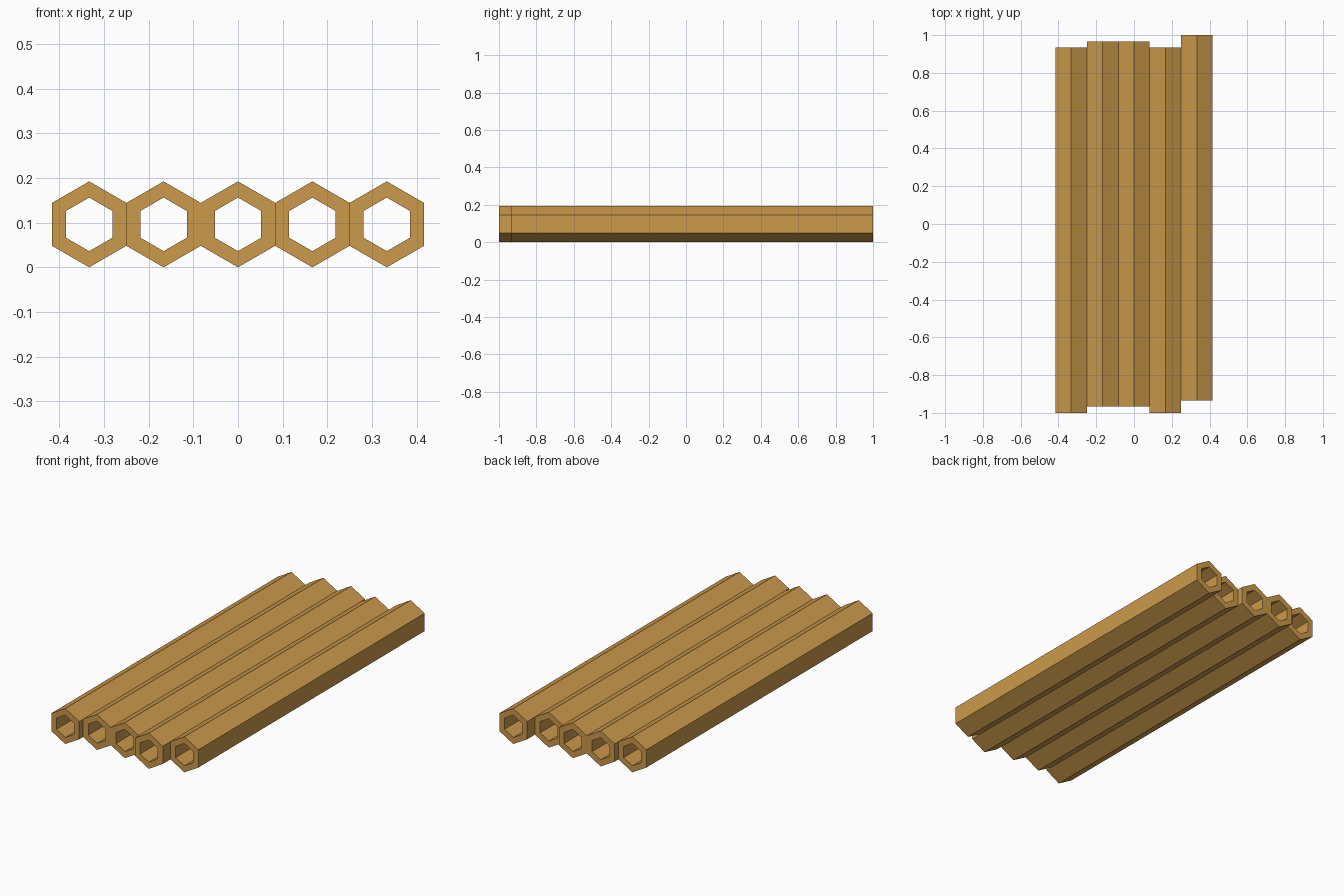
import bpy, bmesh, math

if "Cube" in bpy.data.objects:
    bpy.data.objects.remove(bpy.data.objects["Cube"])

PITCH = 1 / 6
OUTER = PITCH / math.sqrt(3)      # corner radius of the outer hexagon
INNER = 0.060                     # corner radius of the bore
HALF = 0.967                      # half the tube length

tan = bpy.data.materials.new("tan")
tan.diffuse_color = (0.60, 0.32, 0.07, 1)
tan.use_nodes = True
tan.node_tree.nodes["Principled BSDF"].inputs["Base Color"].default_value = tan.diffuse_color


def hex_ring(bm, radius, y):
    return [bm.verts.new((radius * math.sin(i * math.pi / 3), y,
                          radius * math.cos(i * math.pi / 3))) for i in range(6)]


def hex_tube(name, x, shift):
    bm = bmesh.new()
    # Closed loop of rings: outer front, outer back, inner back, inner front
    rings = [hex_ring(bm, r, y) for r, y in
             ((OUTER, -HALF), (OUTER, HALF), (INNER, HALF), (INNER, -HALF))]
    for k in range(4):
        a, b = rings[k], rings[(k + 1) % 4]
        for i in range(6):
            j = (i + 1) % 6
            bm.faces.new((a[i], a[j], b[j], b[i]))
    bmesh.ops.recalc_face_normals(bm, faces=bm.faces)
    mesh = bpy.data.meshes.new(name)
    bm.to_mesh(mesh)
    bm.free()
    mesh.materials.append(tan)
    obj = bpy.data.objects.new(name, mesh)
    obj.location = (x, shift, OUTER)
    bpy.context.collection.objects.link(obj)


# Row of touching tubes, each slid a little along its length
for n, shift in enumerate((-0.033, 0, 0, -0.033, 0.033)):
    hex_tube(f"hex_tube_{n + 1}", (n - 2) * PITCH, shift)
